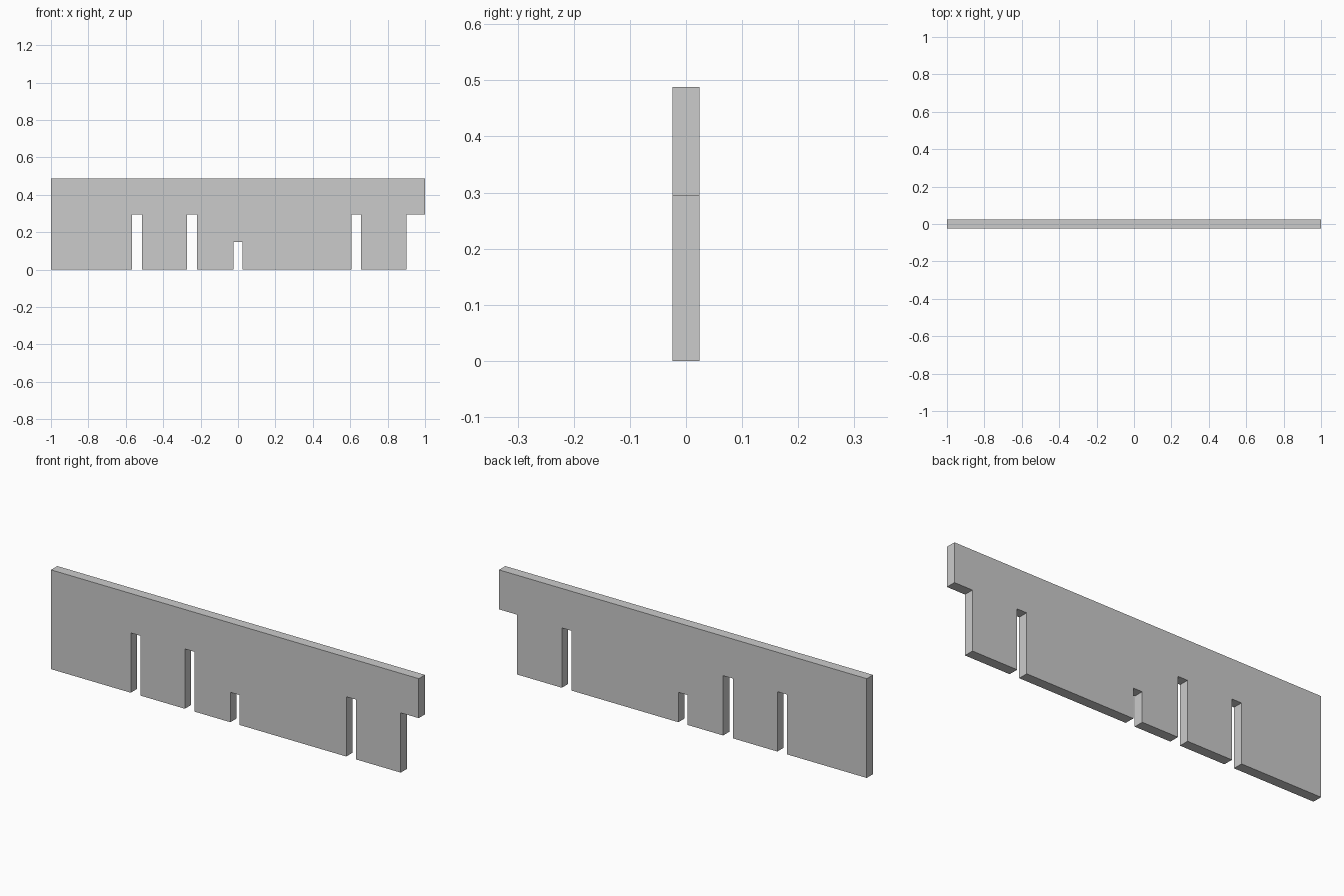
import bpy, bmesh

if "Cube" in bpy.data.objects:
    bpy.data.objects.remove(bpy.data.objects["Cube"])

HALF_T = 0.0244   # half thickness
TOP = 0.488
STEP = 0.294      # height of tall slots and the end notch

# Slots cut up from the bottom edge: left x, right x, height
slots = [(-0.566, -0.514, STEP), (-0.272, -0.219, STEP),
         (-0.0244, 0.0244, 0.147), (0.606, 0.658, STEP)]

# Outline of the panel, walked along the bottom from left to right
outline = [(-1, 0)]
for x0, x1, h in slots:
    outline += [(x0, 0), (x0, h), (x1, h), (x1, 0)]
# Overhanging end notch and top edge
outline += [(0.902, 0), (0.902, STEP), (1, STEP), (1, TOP), (-1, TOP)]

# Extrude the outline to the panel thickness
bm = bmesh.new()
face = bm.faces.new([bm.verts.new((x, -HALF_T, z)) for x, z in outline])
ext = bmesh.ops.extrude_face_region(bm, geom=[face], use_keep_orig=True)
moved = [v for v in ext["geom"] if isinstance(v, bmesh.types.BMVert)]
bmesh.ops.translate(bm, verts=moved, vec=(0, 2 * HALF_T, 0))
bmesh.ops.recalc_face_normals(bm, faces=bm.faces)

mesh = bpy.data.meshes.new("slotted_panel")
bm.to_mesh(mesh)
bm.free()
panel = bpy.data.objects.new("slotted_panel", mesh)
bpy.context.collection.objects.link(panel)
